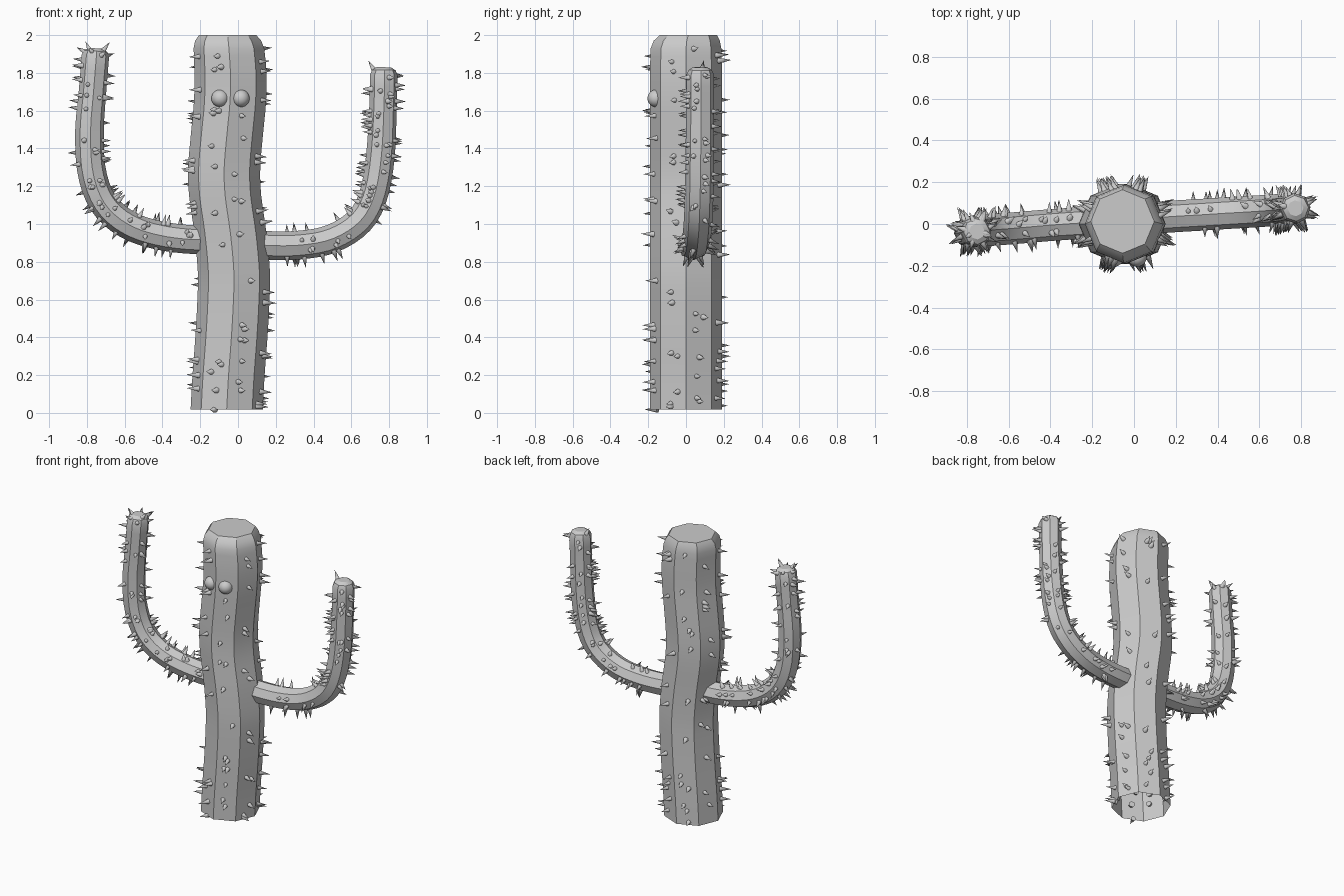
import bpy, bmesh, math, random
from mathutils import Vector, Matrix

if "Cube" in bpy.data.objects:
    bpy.data.objects.remove(bpy.data.objects["Cube"])

random.seed(7)
SIDES = 8


def finish(bm, name, angle=30):
    bmesh.ops.recalc_face_normals(bm, faces=bm.faces[:])
    mesh = bpy.data.meshes.new(name)
    bm.to_mesh(mesh)
    bm.free()
    ob = bpy.data.objects.new(name, mesh)
    bpy.context.collection.objects.link(ob)
    bpy.context.view_layer.objects.active = ob
    ob.select_set(True)
    bpy.ops.object.shade_smooth_by_angle(angle=math.radians(angle))
    ob.select_set(False)
    return ob


def smooth_path(points, steps=3):
    """Catmull-Rom resampling of (x, y, z, radius) points."""
    p = [Vector(q) for q in points]
    p = [2 * p[0] - p[1]] + p + [2 * p[-1] - p[-2]]
    out = []
    for i in range(1, len(p) - 2):
        a, b, c, d = p[i - 1:i + 3]
        for s in range(steps):
            t = s / steps
            out.append(0.5 * (2 * b + (c - a) * t + (2 * a - 5 * b + 4 * c - d) * t * t
                              + (3 * b - a - 3 * c + d) * t ** 3))
    return out + [p[-2]]


def make_rings(path, side=None):
    """Octagonal rings: horizontal for the trunk, square to the path for arms."""
    rings = []
    for i, q in enumerate(path):
        u, v = Vector((1, 0, 0)), Vector((0, 1, 0))
        if side:
            tangent = (path[min(i + 1, len(path) - 1)] - path[max(i - 1, 0)]).to_3d().normalized()
            u, v = side, tangent.cross(side).normalized()
        rings.append([q.to_3d() + q.w * (u * math.cos(a) + v * math.sin(a))
                      for a in (math.tau * k / SIDES for k in range(SIDES))])
    return rings


def skin(rings, name):
    bm = bmesh.new()
    loops = [[bm.verts.new(co) for co in ring] for ring in rings]
    for lo, hi in zip(loops, loops[1:]):
        for k in range(SIDES):
            n = (k + 1) % SIDES
            bm.faces.new((lo[k], lo[n], hi[n], hi[k]))
    bm.faces.new(loops[-1])
    return finish(bm, name)


def spines(rings, count, name, length, radius, skip_start=0.0, low_spine=False):
    """Cones scattered over the facets, pointing outward."""
    bm = bmesh.new()
    mids = [sum(r, Vector()) / SIDES for r in rings]
    weights = [(b - a).length for a, b in zip(mids, mids[1:])]
    facets = []
    n = 0
    while n < count:
        i = random.choices(range(len(weights)), weights)[0]
        if not facets:
            facets = random.sample(range(SIDES), SIDES)
        k, t, s = facets.pop(), random.random(), random.uniform(0.3, 0.7)
        if low_spine and n == 0:
            i, k, t, s = 0, 5, 0.0, 0.5
        a, b = rings[i][k], rings[i][(k + 1) % SIDES]
        d, c = rings[i + 1][k], rings[i + 1][(k + 1) % SIDES]
        pos = a.lerp(b, s).lerp(d.lerp(c, s), t)
        if (pos - mids[0]).length < skip_start:
            continue
        normal = (c - a).cross(d - b).normalized()
        if normal.dot(pos - mids[i].lerp(mids[i + 1], t)) < 0:
            normal.negate()
        size = random.uniform(0.85, 1.1)
        rot = normal.to_track_quat('Z', 'Y').to_matrix().to_4x4()
        place = Matrix.Translation(pos + normal * length * size * 0.3) @ rot
        bmesh.ops.create_cone(bm, cap_ends=True, segments=7, radius1=radius * size,
                              radius2=0, depth=length * size, matrix=place)
        n += 1
    return finish(bm, name, 60)


# Trunk: wavy octagonal column, open underneath, bevelled top
R = 0.191
trunk_path = smooth_path([
    (-0.06, 0, 0.017, R), (-0.05, 0, 0.2, R), (-0.035, 0, 0.4, R), (-0.024, 0, 0.6, R),
    (-0.022, 0, 0.75, R), (-0.04, 0, 0.95, R), (-0.068, 0, 1.15, R), (-0.073, 0, 1.3, R),
    (-0.058, 0, 1.48, R), (-0.042, 0, 1.65, R), (-0.04, 0, 1.8, R), (-0.048, 0, 1.93, 0.187)])
trunk_rings = make_rings(trunk_path)
spines(trunk_rings, 112, "trunk_spines", 0.085, 0.019, low_spine=True)
skin(trunk_rings + make_rings([Vector((-0.052, 0.004, 1.97, 0.175)),
                               Vector((-0.055, 0.012, 2.0, 0.152))]), "trunk")

# Arms: bent octagonal tubes with rounded tips
A = 0.076
arms = {
    "left_arm": [(-0.14, 0.01, 0.915), (-0.28, 0.003, 0.92), (-0.42, -0.007, 0.94),
                 (-0.55, -0.018, 0.98), (-0.66, -0.027, 1.05), (-0.735, -0.033, 1.15),
                 (-0.778, -0.037, 1.3), (-0.786, -0.038, 1.5), (-0.772, -0.037, 1.68),
                 (-0.755, -0.036, 1.89)],
    "right_arm": [(0.1, 0.03, 0.89), (0.2, 0.037, 0.885), (0.32, 0.044, 0.888),
                  (0.46, 0.053, 0.91), (0.58, 0.06, 0.965), (0.67, 0.066, 1.05),
                  (0.725, 0.07, 1.18), (0.755, 0.073, 1.37), (0.767, 0.074, 1.6),
                  (0.772, 0.075, 1.79)],
}
for name, pts in arms.items():
    path = smooth_path([(*p, A if p[2] < 1.6 else 0.073) for p in pts])
    end, up = path[-1], (path[-1] - path[-2]).to_3d().normalized()
    tip = [Vector((*(end.to_3d() + up * h), r)) for h, r in ((0.025, 0.062), (0.04, 0.038))]
    out = Vector((pts[-1][0] - pts[0][0], pts[-1][1] - pts[0][1], 0)).normalized()
    rings = make_rings(path + tip, Vector((-out.y, out.x, 0)))
    skin(rings, name)
    spines(rings, 115, name + "_spines", 0.07, 0.017, skip_start=0.12)
    if name == "left_arm":
        spines(rings[-3:], 8, name + "_tip_spines", 0.06, 0.016)

# Eyes
for name, x in (("left_eye", -0.095), ("right_eye", 0.015)):
    bm = bmesh.new()
    bmesh.ops.create_uvsphere(bm, u_segments=24, v_segments=16, radius=0.046,
                              matrix=Matrix.Translation((x, -0.158, 1.665)))
    finish(bm, name)
